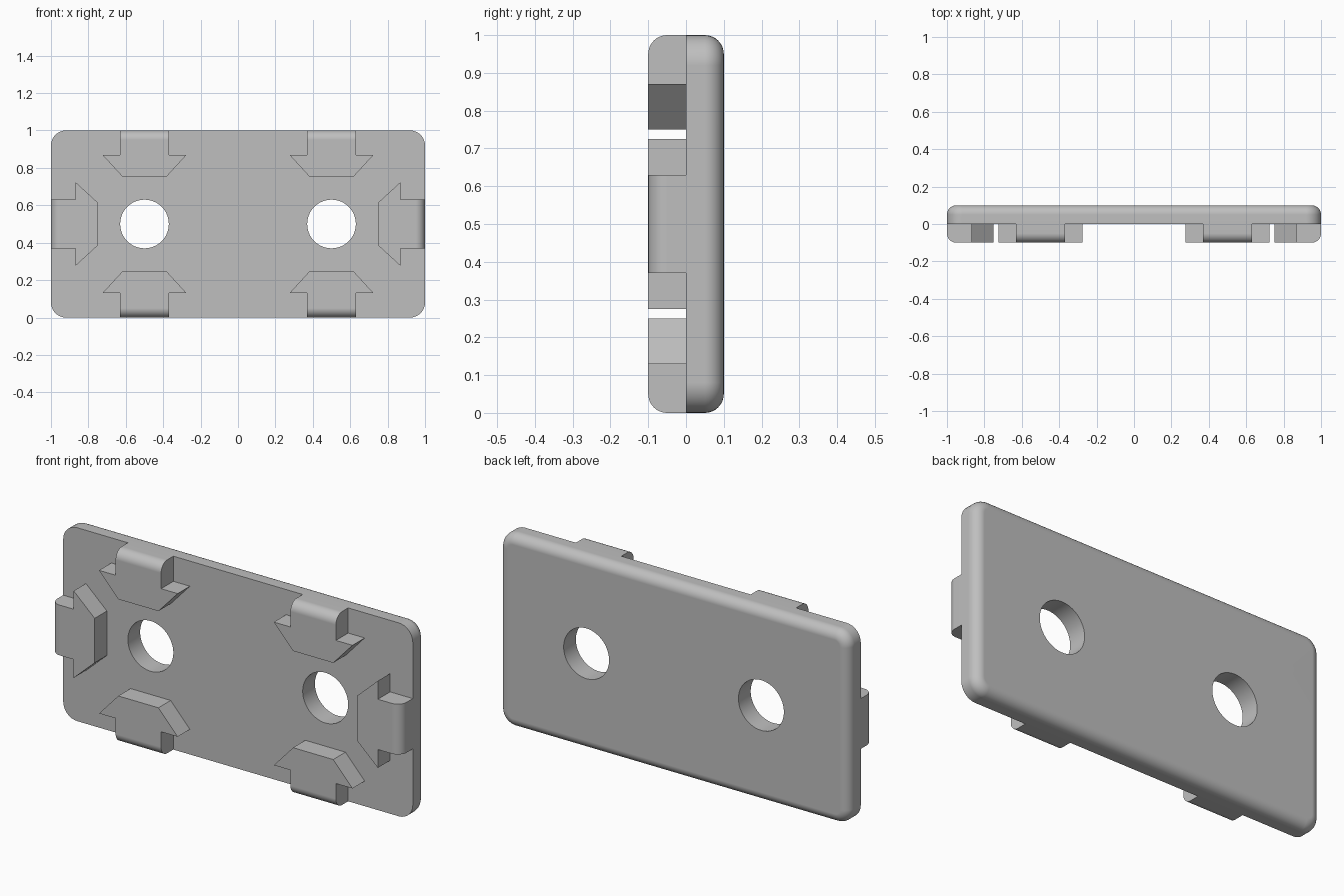
import bpy
import bmesh
from math import sin, cos, pi
from mathutils import Vector

cube = bpy.data.objects.get("Cube")
if cube:
    bpy.data.objects.remove(cube, do_unlink=True)

# One plain grey for everything
grey = bpy.data.materials.new("plain grey")
grey.use_nodes = True
colour = (0.52, 0.52, 0.52, 1)
grey.diffuse_color = colour
grey.node_tree.nodes["Principled BSDF"].inputs["Base Color"].default_value = colour

HALF, HEIGHT, THICK = 1.0, 1.0, 0.1
ROUND, CORNER, HOLE = 0.05, 0.08, 0.13
STEPS = 8


def make_object(name, bm):
    bmesh.ops.recalc_face_normals(bm, faces=bm.faces[:])
    mesh = bpy.data.meshes.new(name)
    bm.to_mesh(mesh)
    bm.free()
    mesh.materials.append(grey)
    obj = bpy.data.objects.new(name, mesh)
    bpy.context.collection.objects.link(obj)
    return obj


def select_only(obj):
    bpy.ops.object.select_all(action='DESELECT')
    obj.select_set(True)
    bpy.context.view_layer.objects.active = obj


def smooth(obj):
    select_only(obj)
    bpy.ops.object.shade_smooth_by_angle(angle=pi / 6)
    normals = obj.modifiers.new("even_normals", 'WEIGHTED_NORMAL')
    normals.keep_sharp = True


def outline(bm, y, inset):
    """Rounded rectangle ring at depth y, shrunk by inset."""
    ring = []
    for corner, (sx, sz) in enumerate([(1, 1), (-1, 1), (-1, -1), (1, -1)]):
        for i in range(STEPS + 1):
            a = (corner + i / STEPS) * pi / 2
            x = sx * (HALF - CORNER) + (CORNER - inset) * cos(a)
            z = HEIGHT / 2 + sz * (HEIGHT / 2 - CORNER) + (CORNER - inset) * sin(a)
            ring.append(bm.verts.new((x, y, z)))
    return ring


# Plate: flat front, rounded rim at the back
bm = bmesh.new()
rings = [outline(bm, 0, 0)]
for i in range(STEPS + 1):
    a = i / STEPS * pi / 2
    rings.append(outline(bm, THICK - ROUND + ROUND * sin(a), ROUND * (1 - cos(a))))
for low, high in zip(rings, rings[1:]):
    for i in range(len(low)):
        j = (i + 1) % len(low)
        bm.faces.new((low[i], low[j], high[j], high[i]))
bm.faces.new(rings[0])
bm.faces.new(rings[-1])
plate = make_object("plate", bm)

# Two round through holes
for side in (-1, 1):
    bpy.ops.mesh.primitive_cylinder_add(vertices=64, radius=HOLE, depth=1,
                                        location=(side * HALF / 2, 0, HEIGHT / 2),
                                        rotation=(pi / 2, 0, 0))
    cutter = bpy.context.object
    cutter.hide_render = True
    cutter.data.materials.append(grey)
    cut = plate.modifiers.new("hole", 'BOOLEAN')
    cut.operation, cut.solver, cut.object = 'DIFFERENCE', 'EXACT', cutter
    select_only(plate)
    bpy.ops.object.modifier_apply(modifier=cut.name)
    bpy.data.objects.remove(cutter, do_unlink=True)
smooth(plate)

# Arrow-shaped clip outline: (sideways, inward from the plate edge)
half_profile = [(0.13, 0), (0.13, 0.13), (0.225, 0.13), (0.115, 0.25)]
profile = half_profile + [(-s, d) for s, d in reversed(half_profile)]


def clip(name, edge, inward):
    along = Vector((inward.z, 0, inward.x))
    bm = bmesh.new()
    base = [bm.verts.new(edge + along * s + inward * d) for s, d in profile]
    face = bm.faces.new(base)
    result = bmesh.ops.extrude_face_region(bm, geom=[face])
    front = [v for v in result["geom"] if isinstance(v, bmesh.types.BMVert)]
    bmesh.ops.translate(bm, verts=front, vec=(0, -THICK, 0))
    bmesh.ops.recalc_face_normals(bm, faces=bm.faces[:])
    # Round the outer front edge
    outer = [e for e in bm.edges if all(
        v.co.y < -THICK / 2 and abs((v.co - edge).dot(inward)) < 0.001 for v in e.verts)]
    bmesh.ops.bevel(bm, geom=outer, offset=ROUND, segments=STEPS,
                    profile=0.5, affect='EDGES')
    smooth(make_object(name, bm))


for side, label in ((-1, "right"), (1, "left")):
    x = side * HALF
    clip(label + "_side_clip", Vector((x, 0, HEIGHT / 2)), Vector((-side, 0, 0)))
    clip(label + "_top_clip", Vector((x / 2, 0, HEIGHT)), Vector((0, 0, -1)))
    clip(label + "_bottom_clip", Vector((x / 2, 0, 0)), Vector((0, 0, 1)))
